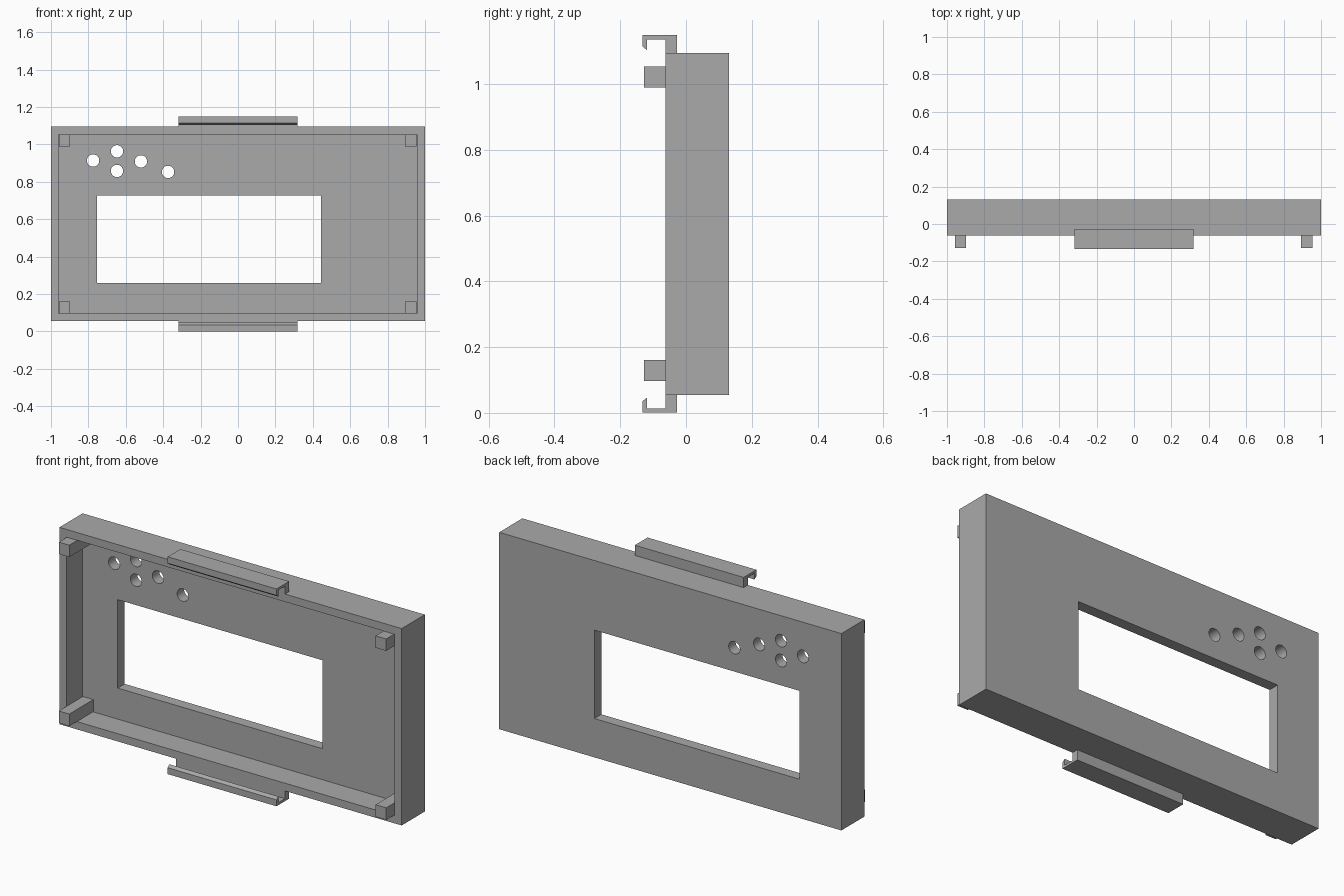
import bpy
import bmesh
from math import pi
from mathutils import Matrix

cube = bpy.data.objects.get("Cube")
if cube:
    bpy.data.objects.remove(cube, do_unlink=True)

grey = bpy.data.materials.new("plain grey")
grey.use_nodes = True
grey.diffuse_color = (0.4, 0.4, 0.4, 1)
grey.node_tree.nodes["Principled BSDF"].inputs["Base Color"].default_value = (0.4, 0.4, 0.4, 1)

MID_Z = 0.575  # height of the horizontal symmetry line


def finish(name, bm):
    bmesh.ops.recalc_face_normals(bm, faces=bm.faces)
    mesh = bpy.data.meshes.new(name)
    bm.to_mesh(mesh)
    bm.free()
    mesh.materials.append(grey)
    obj = bpy.data.objects.new(name, mesh)
    bpy.context.collection.objects.link(obj)
    return obj


def box(name, x, y, z):
    bm = bmesh.new()
    bmesh.ops.create_cube(bm, size=1)
    for v in bm.verts:
        v.co = [r[0] if c < 0 else r[1] for c, r in zip(v.co, (x, y, z))]
    return finish(name, bm)


def drill(name, x, z, radius):
    bm = bmesh.new()
    place = Matrix.Translation((x, 0.1, z)) @ Matrix.Rotation(pi / 2, 4, "X")
    bmesh.ops.create_cone(bm, cap_ends=True, segments=32, radius1=radius,
                          radius2=radius, depth=0.2, matrix=place)
    return finish(name, bm)


def cut(target, cutter):
    mod = target.modifiers.new("cut", "BOOLEAN")
    mod.operation = "DIFFERENCE"
    mod.solver = "EXACT"
    mod.object = cutter
    bpy.ops.object.select_all(action="DESELECT")
    bpy.context.view_layer.objects.active = target
    target.select_set(True)
    bpy.ops.object.modifier_apply(modifier=mod.name)
    bpy.data.objects.remove(cutter, do_unlink=True)


# Open-fronted shell with a display window and button holes in its back panel
shell = box("shell", (-1, 1), (-0.062, 0.131), (0.055, 1.095))
cut(shell, box("cavity", (-0.96, 0.957), (-0.2, 0.073), (0.096, 1.054)))
cut(shell, box("window", (-0.754, 0.444), (0, 0.2), (0.26, 0.727)))
for x, z in [(-0.775, 0.914), (-0.647, 0.963), (-0.647, 0.858),
             (-0.519, 0.909), (-0.374, 0.853)]:
    cut(shell, drill("button_hole", x, z, 0.033))
bpy.ops.object.shade_smooth_by_angle()

# Corner posts standing on the panel and rising past the rim
for side, xs in (("right", (-0.958, -0.897)), ("left", (0.893, 0.955))):
    for level, zs in (("lower", (0.097, 0.161)), ("upper", (0.99, 1.053))):
        box(f"{level}_{side}_post", xs, (-0.127, 0.074), zs)

# Hooked clips: one profile in (y, z), mirrored to the underside
clip_profile = [(-0.027, 1.095), (-0.027, 1.149), (-0.133, 1.149), (-0.133, 1.115),
                (-0.118, 1.103), (-0.118, 1.136), (-0.062, 1.136), (-0.062, 1.095)]
for name, flip in (("top_clip", 1), ("bottom_clip", -1)):
    bm = bmesh.new()
    face = bm.faces.new([bm.verts.new((-0.318, y, MID_Z + flip * (z - MID_Z)))
                         for y, z in clip_profile])
    ext = bmesh.ops.extrude_face_region(bm, geom=[face], use_keep_orig=True)
    moved = [g for g in ext["geom"] if isinstance(g, bmesh.types.BMVert)]
    bmesh.ops.translate(bm, verts=moved, vec=(0.636, 0, 0))
    finish(name, bm)
